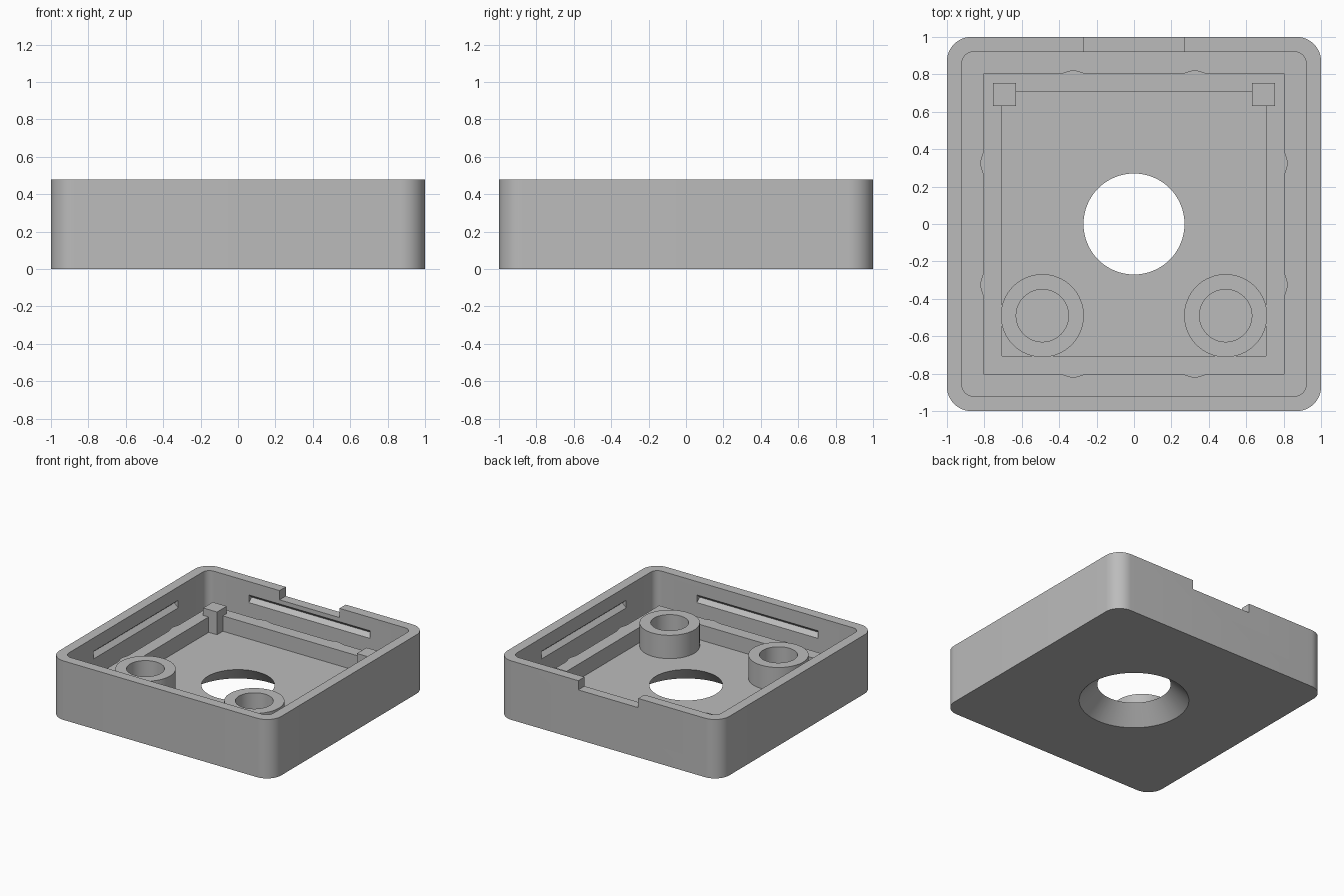
import bpy
import bmesh
from math import sin, cos, pi, radians
from mathutils import Matrix, Vector

if "Cube" in bpy.data.objects:
    bpy.data.objects.remove(bpy.data.objects["Cube"], do_unlink=True)

FLOOR = 0.135
HEIGHT = 0.48

grey = bpy.data.materials.new("plain_grey")
grey.use_nodes = True
grey.diffuse_color = (0.5, 0.5, 0.5, 1)
grey.node_tree.nodes["Principled BSDF"].inputs["Base Color"].default_value = (0.5, 0.5, 0.5, 1)


def finish(name, bm):
    bmesh.ops.recalc_face_normals(bm, faces=bm.faces)
    mesh = bpy.data.meshes.new(name)
    bm.to_mesh(mesh)
    bm.free()
    mesh.materials.append(grey)
    obj = bpy.data.objects.new(name, mesh)
    bpy.context.collection.objects.link(obj)
    return obj


def extrude(name, points, direction, turn=0):
    """Solid from a flat outline swept along a direction, turned about z."""
    bm = bmesh.new()
    face = bm.faces.new([bm.verts.new(p) for p in points])
    swept = bmesh.ops.extrude_face_region(bm, geom=[face])
    moved = [v for v in swept["geom"] if isinstance(v, bmesh.types.BMVert)]
    bmesh.ops.translate(bm, vec=Vector(direction), verts=moved)
    bm.transform(Matrix.Rotation(turn, 4, "Z"))
    return finish(name, bm)


def block(name, x0, x1, y0, y1, z0, z1):
    return extrude(name, [(x0, y0, z0), (x1, y0, z0), (x1, y1, z0), (x0, y1, z0)], (0, 0, z1 - z0))


def rounded_square(half, radius, z, steps=12):
    c = half - radius
    pts = []
    for k, (sx, sy) in enumerate([(1, 1), (-1, 1), (-1, -1), (1, -1)]):
        for i in range(steps + 1):
            a = (k + i / steps) * pi / 2
            pts.append((sx * c + radius * cos(a), sy * c + radius * sin(a), z))
    return pts


def lathe(name, profile, x=0, y=0, segments=64):
    """Closed (radius, z) profile turned into a ring, or a solid if it touches the axis."""
    bm = bmesh.new()
    rings = [[bm.verts.new((x + r * cos(2 * pi * i / segments), y + r * sin(2 * pi * i / segments), z))
              for i in range(segments)] for r, z in profile]
    for a, b in zip(rings, rings[1:] + rings[:1]):
        for i in range(segments):
            j = (i + 1) % segments
            bm.faces.new((a[i], a[j], b[j], b[i]))
    return finish(name, bm)


def cone(name, r0, z0, r1, z1):
    bm = bmesh.new()
    bmesh.ops.create_cone(bm, cap_ends=True, segments=64, radius1=r0, radius2=r1, depth=z1 - z0,
                          matrix=Matrix.Translation((0, 0, (z0 + z1) / 2)))
    return finish(name, bm)


def cut(obj, cutter):
    cutter.hide_render = True
    mod = obj.modifiers.new("cut", "BOOLEAN")
    mod.operation = "DIFFERENCE"
    mod.solver = "EXACT"
    mod.object = cutter
    bpy.context.view_layer.objects.active = obj
    bpy.ops.object.modifier_apply(modifier=mod.name)
    bpy.data.objects.remove(cutter, do_unlink=True)


# Open tray with a rounded outline
tray = extrude("tray", rounded_square(1, 0.13, 0), (0, 0, HEIGHT))
cut(tray, extrude("cavity", rounded_square(0.92, 0.06, FLOOR), (0, 0, HEIGHT)))

# Countersunk hole through the floor, wide side below
slope = 1.0
cut(tray, cone("countersink", 0.405 + 0.05 * slope, -0.05, 0.27, FLOOR + 0.0001))
cut(tray, cone("through_hole", 0.27, FLOOR - 0.01, 0.27, FLOOR + 0.05))

# Notch in the back rim
cut(tray, block("notch", -0.27, 0.27, 0.85, 1.1, HEIGHT - 0.075, HEIGHT + 0.1))

# V-shaped snap groove inside each wall
for k in range(4):
    groove = [(-0.545, 0.91, 0.30), (-0.545, 0.955, 0.34), (-0.545, 0.91, 0.38)]
    cut(tray, extrude("groove", groove, (1.09, 0, 0), k * pi / 2))

# Raised square ridge with two small outward bumps on each side
side = [(0.805, -0.805)]
for c in (-0.325, 0.325):
    side += [(0.805, c - 0.065), (0.82, c - 0.015), (0.82, c + 0.015), (0.805, c + 0.065)]
outline = []
for k in range(4):
    turn = Matrix.Rotation(k * pi / 2, 3, "Z")
    outline += [turn @ Vector((x, y, FLOOR - 0.02)) for x, y in side]
ridge = extrude("support_ridge", outline, (0, 0, 0.145))
cut(ridge, block("ridge_opening", -0.705, 0.705, -0.705, 0.705, 0, HEIGHT))

# Hollow bosses at the front, square posts at the back corners
parts = [tray, ridge]
for s, label in ((1, "left"), (-1, "right")):
    ring = [(0.222, FLOOR - 0.02), (0.222, 0.325), (0.14, 0.325), (0.14, FLOOR - 0.02)]
    parts.append(lathe(label + "_boss", ring, s * 0.49, -0.49))
    x0, x1 = sorted((s * 0.63, s * 0.755))
    parts.append(block(label + "_post", x0, x1, 0.63, 0.755, FLOOR - 0.02, 0.32))

# Smooth round walls, keep corners sharp
bpy.ops.object.select_all(action="DESELECT")
for obj in parts:
    obj.select_set(True)
bpy.context.view_layer.objects.active = tray
bpy.ops.object.shade_smooth_by_angle(angle=radians(30))
